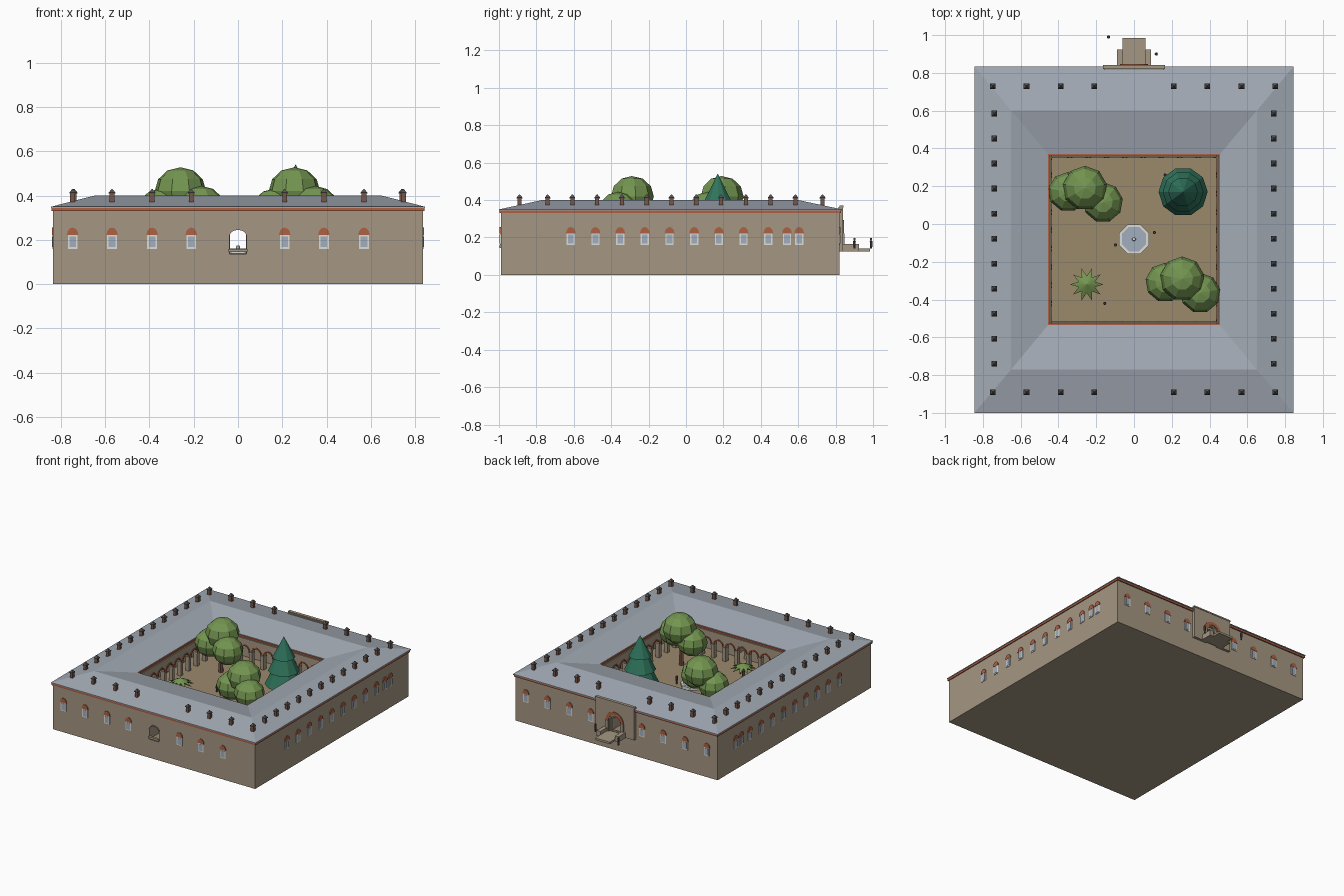
import bpy, bmesh, math
from mathutils import Matrix, Vector

if "Cube" in bpy.data.objects:
    bpy.data.objects.remove(bpy.data.objects["Cube"])

def mat(name, r, g, b):
    m = bpy.data.materials.new(name)
    m.diffuse_color = (r ** 2.2, g ** 2.2, b ** 2.2, 1)
    m.use_nodes = True
    m.node_tree.nodes["Principled BSDF"].inputs["Base Color"].default_value = m.diffuse_color
    return m

STONE = mat("stone", .64, .59, .51)
SAND = mat("courtyard_sand", .60, .53, .42)
SLATE = mat("slate", .63, .66, .70)
TERRA = mat("terracotta", .68, .38, .27)
BRICK = mat("chimney_brown", .47, .34, .28)
WHITE = mat("pale_frame", .86, .86, .84)
GLASS = mat("glass_and_water", .63, .68, .74)
LEAF = mat("leaf_green", .45, .58, .32)
PINE = mat("conifer_green", .20, .45, .36)
DARK = mat("dark_grey", .33, .32, .32)

def obj(name, bm, material):
    bmesh.ops.recalc_face_normals(bm, faces=bm.faces)
    me = bpy.data.meshes.new(name)
    bm.to_mesh(me)
    bm.free()
    me.materials.append(material)
    o = bpy.data.objects.new(name, me)
    bpy.context.collection.objects.link(o)
    return o

def box(bm, x0, x1, y0, y1, z0, z1, M=Matrix()):
    T = Matrix.Translation(((x0 + x1) / 2, (y0 + y1) / 2, (z0 + z1) / 2))
    S = Matrix.Diagonal((x1 - x0, y1 - y0, z1 - z0, 1))
    bmesh.ops.create_cube(bm, size=1, matrix=M @ T @ S)

def cone(bm, x, y, z0, z1, r0, r1, n):
    bmesh.ops.create_cone(bm, cap_ends=True, segments=n, radius1=r0, radius2=r1, depth=z1 - z0,
        matrix=Matrix.Translation((x, y, (z0 + z1) / 2)) @ Matrix.Rotation(math.pi / n, 4, 'Z'))

def prism(bm, pts, y0, y1, M):
    """Extrude an x-z outline from local y0 to y1."""
    a = [bm.verts.new(M @ Vector((x, y0, z))) for x, z in pts]
    b = [bm.verts.new(M @ Vector((x, y1, z))) for x, z in pts]
    bm.faces.new(a)
    bm.faces.new(b[::-1])
    for i in range(len(a)):
        j = (i + 1) % len(a)
        bm.faces.new((a[i], b[i], b[j], a[j]))

def arc(c, z, rx, rz, n=8):
    return [(c - rx * math.cos(math.pi * i / n), z + rz * math.sin(math.pi * i / n)) for i in range(n + 1)]

def arch_panel(half, zb, zt, centres, hw, spring, rise):
    pts = [(-half, zb)]
    for c in centres:
        pts += [(c - hw, zb)] + arc(c, spring, hw, rise) + [(c + hw, zb)]
    return pts + [(half, zb), (half, zt), (-half, zt)]

def arch_ring(c, z, rx, rz, t):
    return arc(c, z, rx, rz) + arc(c, z, rx + t, rz + t)[::-1]

def ring_loft(bm, loops):
    """Closed loft through rectangles (half_x, y0, y1, z)."""
    vs = [[bm.verts.new(p) for p in ((-x, y0, z), (x, y0, z), (x, y1, z), (-x, y1, z))] for x, y0, y1, z in loops]
    for i in range(len(vs)):
        a, b = vs[i], vs[(i + 1) % len(vs)]
        for k in range(4):
            bm.faces.new((a[k], a[(k + 1) % 4], b[(k + 1) % 4], b[k]))

def place(x, y, deg):
    return Matrix.Translation((x, y, 0)) @ Matrix.Rotation(math.radians(deg), 4, 'Z')

FLOOR = .14
# Plinth and courtyard floor
bm = bmesh.new(); box(bm, -.835, .835, -.99, .82, 0, FLOOR - .003); obj("plinth", bm, STONE)
bm = bmesh.new(); box(bm, -.82, .82, -.975, .805, FLOOR - .01, FLOOR); obj("courtyard_floor", bm, SAND)

# Outer wings: solid sides, arched passages in front and back
bm = bmesh.new()
for s in (-1, 1):
    box(bm, min(s * .55, s * .835), max(s * .55, s * .835), -.99, .82, FLOOR - .003, .335)
passage = arch_panel(.55, FLOOR - .003, .335, [0], .039, .215, .03)
prism(bm, passage, 0, .36, place(0, -.99, 0))
prism(bm, passage, 0, .355, place(0, .82, 180))
obj("outer_wings", bm, STONE)

# Front doorway surround and sill
bm = bmesh.new()
box(bm, -.043, .043, -.998, -.98, .145, .16)
prism(bm, arch_ring(0, .215, .039, .03, .007), -.005, .005, place(0, -.99, 0))
obj("front_door_sill", bm, STONE)

# Courtyard arcades with terracotta arch heads
bm, bt = bmesh.new(), bmesh.new()
centres = [.097 * i for i in range(-4, 5)]
for M in (place(0, -.52, 180), place(0, .355, 0), place(-.44, -.0825, 90), place(.44, -.0825, -90)):
    prism(bm, arch_panel(.44, FLOOR, .335, centres, .036, .245, .036), 0, .03, M)
    for c in centres:
        prism(bt, arch_ring(c, .245, .036, .036, .009), -.004, .01, M)
        box(bm, c + .034, c + .063, -.005, .033, .235, .245, M)
obj("arcade", bm, STONE)
obj("arcade_arches", bt, TERRA)

# Cornices and hipped roof
bm = bmesh.new()
ring_loft(bm, [(.842, -.997, .829, .33), (.842, -.997, .829, .347), (.8, -.95, .78, .347), (.8, -.95, .78, .33)])
ring_loft(bm, [(.448, -.528, .363, .33), (.448, -.528, .363, .347), (.475, -.55, .385, .347), (.475, -.55, .385, .33)])
obj("cornices", bm, TERRA)
bm = bmesh.new()
ring_loft(bm, [(.845, -1, .835, .344), (.845, -1, .835, .35), (.65, -.77, .60, .40), (.455, -.535, .37, .35), (.455, -.535, .37, .344)])
obj("roof", bm, SLATE)

# Windows
xs = [.211, .388, .569, .747]
ys = [-.616 + .132 * i for i in range(9)] + [.54, .605]
spots = [place(x, -.99, 0) for x in [-v for v in xs] + xs[:3]]
spots += [place(s * x, .82, 180) for x in xs for s in (-1, 1)]
spots += [place(s * .835, y, s * 90) for y in ys for s in (-1, 1)]
bf, bg, bl = bmesh.new(), bmesh.new(), bmesh.new()
for M in spots:
    box(bf, -.022, .022, -.004, .004, .16, .222, M)
    box(bg, -.015, .015, -.006, .002, .167, .216, M)
    prism(bl, arc(0, .222, .026, .034, 6), -.006, .004, M)
obj("window_frames", bf, WHITE)
obj("window_panes", bg, GLASS)
obj("window_lintels", bl, TERRA)

# Chimneys
pots = [(s * x, y) for x in xs for s in (-1, 1) for y in (.73, -.89)]
pots += [(s * .74, .585 - .1325 * i) for i in range(11) for s in (-1, 1)]
bm, bc = bmesh.new(), bmesh.new()
for x, y in pots:
    box(bm, x - .011, x + .011, y - .011, y + .011, .358, .412)
    box(bc, x - .015, x + .015, y - .015, y + .015, .409, .414)
    cone(bc, x, y, .414, .43, .021, .003, 4)
obj("chimneys", bm, BRICK)
obj("chimney_caps", bc, DARK)

# Back portal, arch ring, path and side walls
bm = bmesh.new()
M = place(0, .84, 180)
prism(bm, arch_panel(.16, .125, .362, [0], .045, .215, .045), 0, .025, M)
box(bm, -.163, .163, .82, .843, .36, .37)
for s in (-1, 1):
    box(bm, s * .075 - .015, s * .075 + .015, .84, .925, .125, .165)
    box(bm, s * .062 - .012, s * .062 + .012, .83, .848, .125, .22)
box(bm, -.06, .06, .83, .985, .125, FLOOR)
obj("back_portal", bm, STONE)
bm = bmesh.new()
prism(bm, arch_ring(0, .22, .05, .05, .024), -.006, .004, M)
obj("portal_arch", bm, TERRA)

# Fountain
bm, bw = bmesh.new(), bmesh.new()
cone(bm, 0, -.08, FLOOR, .16, .085, .085, 8)
cone(bw, 0, -.08, .155, .161, .07, .07, 8)
cone(bm, 0, -.08, .15, .175, .012, .008, 8)
obj("fountain_basin", bm, WHITE)
obj("fountain_water", bw, GLASS)

# Broadleaf trees, conifer and palm
leaf, trunk, pine = bmesh.new(), bmesh.new(), bmesh.new()
for ox, oy in ((0, 0), (.515, -.48)):
    for x, y, z, r in ((-.35, .17, .335, .105), (-.26, .19, .42, .118), (-.165, .115, .345, .107)):
        S = Matrix.Translation((x + ox, y + oy, z)) @ Matrix.Diagonal((r, r, r * .92, 1))
        bmesh.ops.create_uvsphere(leaf, u_segments=9, v_segments=6, radius=1, matrix=S)
    cone(trunk, -.26 + ox, .17 + oy, FLOOR, .38, .018, .012, 6)
for z0, z1, r0, r1 in ((.19, .36, .13, .05), (.29, .44, .108, .035), (.39, .54, .078, 0.001)):
    cone(pine, .26, .17, z0, z1, r0, r1, 10)
cone(trunk, .26, .17, FLOOR, .2, .02, .02, 6)
cone(trunk, -.25, -.32, FLOOR, .25, .014, .01, 6)
rim = []
for i in range(20):
    r, z = ((.09, .24), (.045, .262))[i % 2]
    a = math.pi * i / 10
    rim.append(leaf.verts.new((-.25 + r * math.cos(a), -.32 + r * math.sin(a), z)))
top, low = leaf.verts.new((-.25, -.32, .285)), leaf.verts.new((-.25, -.32, .25))
for i in range(20):
    leaf.faces.new((rim[i], rim[(i + 1) % 20], top))
    leaf.faces.new((rim[(i + 1) % 20], rim[i], low))
obj("tree_and_palm_leaves", leaf, LEAF)
obj("conifer", pine, PINE)
obj("tree_trunks", trunk, BRICK)

# Tiny standing figures
bm = bmesh.new()
for x, y in ((-.135, .99), (.118, .9), (.108, -.045), (-.098, -.11), (-.155, -.42), (.165, .26)):
    cone(bm, x, y, FLOOR, .182, .006, .009, 6)
    box(bm, x - .005, x + .005, y - .005, y + .005, .184, .197)
    cone(bm, x, y, .18, .186, .003, .003, 6)
obj("figures", bm, DARK)
